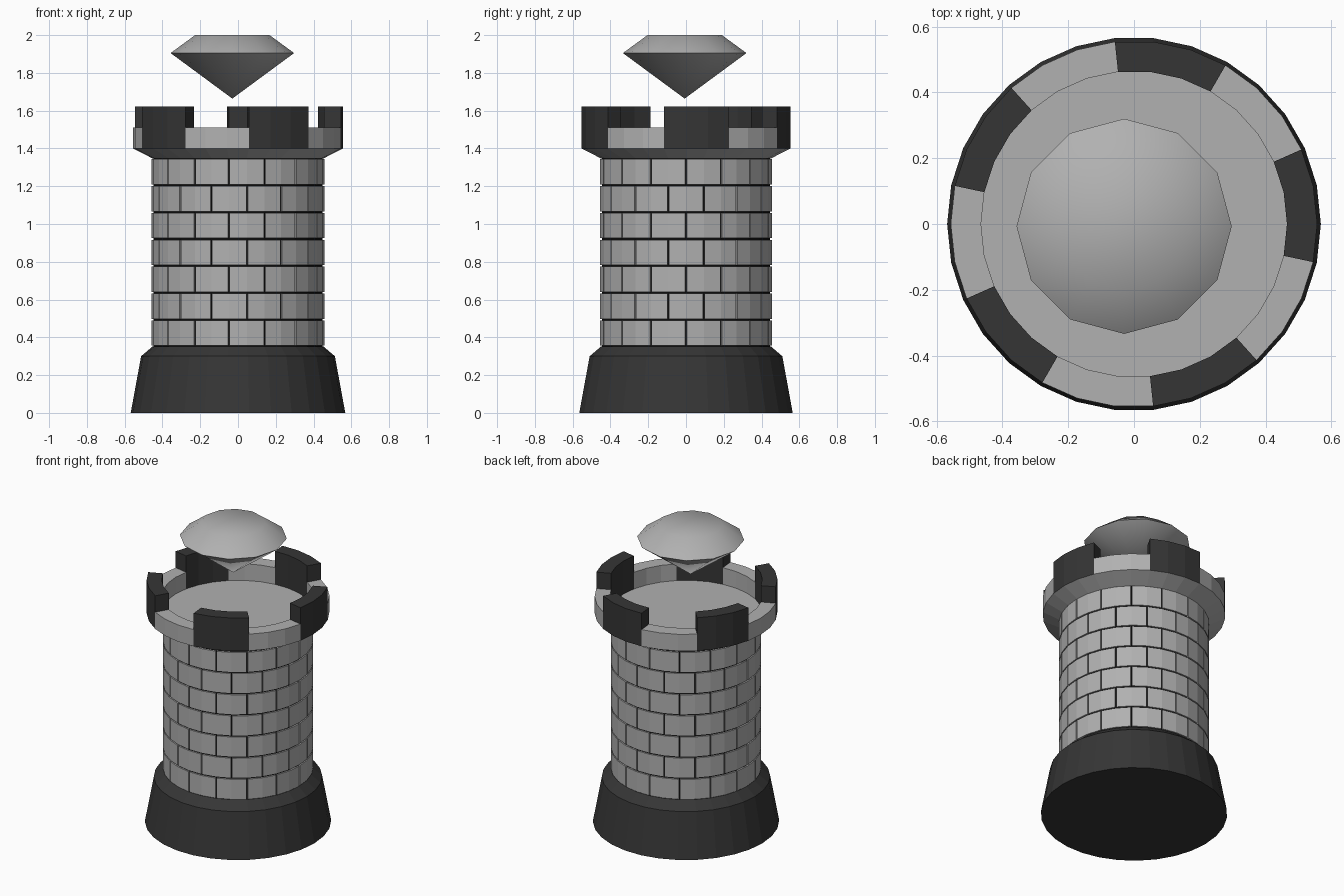
import bpy, bmesh
from math import sin, cos, radians

if "Cube" in bpy.data.objects:
    bpy.data.objects.remove(bpy.data.objects["Cube"])

SIDES = 30
STEP = 360 / SIDES


def material(name, v):
    m = bpy.data.materials.new(name)
    m.diffuse_color = (v, v, v, 1)
    m.use_nodes = True
    m.node_tree.nodes["Principled BSDF"].inputs["Base Color"].default_value = m.diffuse_color
    return m


light = material("light_stone", 0.44)
dark = material("dark_stone", 0.036)
black = material("mortar", 0.004)


def polar(r, a, z):
    return (r * cos(radians(a)), r * sin(radians(a)), z)


def finish(name, bm, mat):
    bmesh.ops.recalc_face_normals(bm, faces=bm.faces)
    mesh = bpy.data.meshes.new(name)
    bm.to_mesh(mesh)
    bm.free()
    ob = bpy.data.objects.new(name, mesh)
    bpy.context.collection.objects.link(ob)
    mesh.materials.append(mat)
    return ob


def lathe(name, profile, mat, sides=SIDES):
    """Closed turned solid from (radius, z) rings; radius 0 is a point."""
    bm = bmesh.new()
    rings = [[bm.verts.new(polar(r, 360 * i / sides, z)) for i in range(sides if r else 1)]
             for r, z in profile]
    for a, b in zip(rings, rings[1:]):
        for i in range(sides):
            j = (i + 1) % sides
            if len(a) == 1:
                bm.faces.new((a[0], b[j], b[i]))
            else:
                bm.faces.new((a[i], a[j], b[j], b[i]))
    for ring in (rings[0], rings[-1]):
        if len(ring) > 1:
            bm.faces.new(ring)
    return finish(name, bm, mat)


def sector(bm, r0, r1, z0, z1, angles):
    """Curved block between two radii, following the given angles."""
    cuts = [[bm.verts.new(polar(r, a, z)) for r, z in ((r0, z0), (r1, z0), (r1, z1), (r0, z1))]
            for a in angles]
    for a, b in zip(cuts, cuts[1:]):
        for i in range(4):
            j = (i + 1) % 4
            bm.faces.new((a[i], a[j], b[j], b[i]))
    bm.faces.new(cuts[0])
    bm.faces.new(cuts[-1])


# Flared foot
lathe("base", [(0.568, 0), (0.513, 0.3), (0.452, 0.352)], dark)

# Mortar core with seven staggered courses of bricks
lathe("mortar_core", [(0.447, 0.34), (0.447, 1.36)], black)
bm = bmesh.new()
rows, z0, z1 = 7, 0.352, 1.347
h = (z1 - z0) / rows
gap, gap_angle = 0.004, 0.5
for row in range(rows):
    for i in range(SIDES // 2):
        a = (2 * i + row % 2) * STEP
        sector(bm, 0.437, 0.457, z0 + row * h + gap, z0 + (row + 1) * h - gap,
               (a + gap_angle, a + STEP, a + 2 * STEP - gap_angle))
finish("bricks", bm, light)

# Corbel and walkway floor
lathe("corbel_floor", [(0.452, 1.347), (0.557, 1.4)], light)

# Parapet: low walls alternating with tall merlons
walls, merlons = bmesh.new(), bmesh.new()
for k in range(5):
    start = -STEP + 72 * k
    sector(merlons, 0.465, 0.557, 1.4, 1.622, [start + STEP * i for i in range(4)])
    sector(walls, 0.465, 0.557, 1.4, 1.512, [start + STEP * i for i in range(3, 7)])
finish("low_walls", walls, light)
finish("merlons", merlons, dark)

# Floating gem
gem = lathe("gem", [(0, 1.664), (0.327, 1.905), (0.197, 2.0)], light, sides=12)
gem.location = (-0.03, -0.007, 0)
bpy.ops.object.select_all(action='DESELECT')
gem.select_set(True)
bpy.context.view_layer.objects.active = gem
bpy.ops.object.shade_smooth_by_angle(angle=radians(45))
